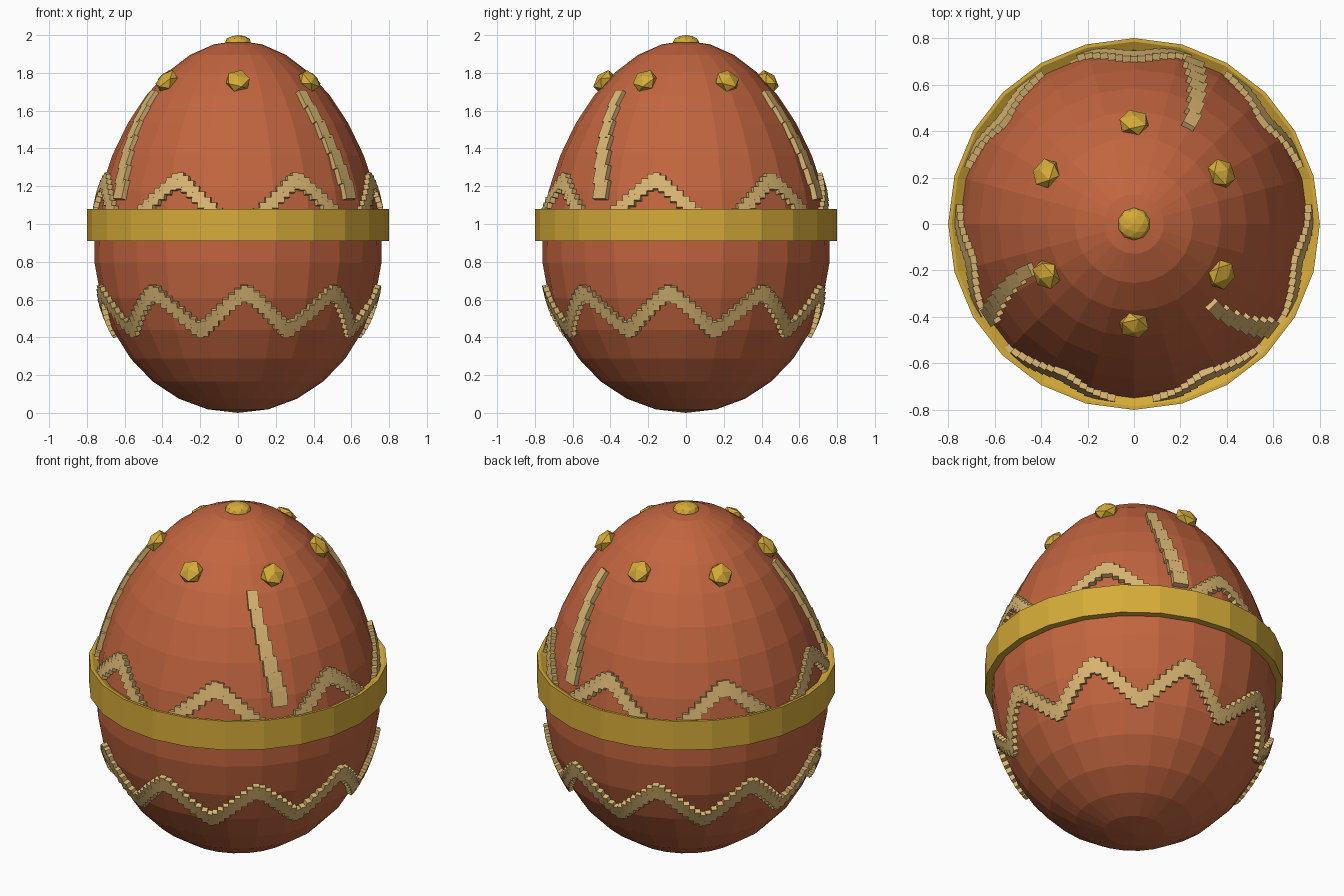
import bpy, bmesh, math
from mathutils import Matrix, Vector

cube = bpy.data.objects.get("Cube")
if cube:
    bpy.data.objects.remove(cube, do_unlink=True)

SEGMENTS, RINGS = 24, 16
HALF = 0.985


def material(name, rgb):
    mat = bpy.data.materials.new(name)
    mat.use_nodes = True
    color = (*rgb, 1.0)
    mat.diffuse_color = color
    mat.node_tree.nodes["Principled BSDF"].inputs["Base Color"].default_value = color
    return mat


terracotta = material("terracotta", (0.54, 0.13, 0.05))
gold = material("gold", (0.67, 0.41, 0.04))
tan = material("tan", (0.70, 0.47, 0.17))


def make_object(name, bm, mat):
    bmesh.ops.recalc_face_normals(bm, faces=bm.faces)
    mesh = bpy.data.meshes.new(name)
    bm.to_mesh(mesh)
    bm.free()
    mesh.materials.append(mat)
    obj = bpy.data.objects.new(name, mesh)
    bpy.context.collection.objects.link(obj)
    return obj


def egg_radius(z):
    """Ellipse that narrows towards the top."""
    t = max(-1.0, min(1.0, z / HALF - 1.0))
    taper = 0.14 if t > 0 else 0.08
    return 0.762 * math.sqrt(1.0 - t * t) * (1.0 - taper * t)


def surface_matrix(angle, z, lift=0.0):
    """Frame on the shell: x around, y up the slope, z outwards."""
    out = Vector((math.cos(angle), math.sin(angle), 0))
    around = Vector((-math.sin(angle), math.cos(angle), 0))
    slope = (egg_radius(z + 0.02) - egg_radius(z - 0.02)) / 0.04
    up = (out * slope + Vector((0, 0, 1))).normalized()
    normal = around.cross(up)
    frame = Matrix((around, up, normal)).transposed().to_4x4()
    place = out * egg_radius(z) + Vector((0, 0, z)) + normal * lift
    return Matrix.Translation(place) @ frame


def add_block(bm, matrix, width, height, depth):
    size = Matrix.Diagonal((width, height, depth, 1))
    bmesh.ops.create_cube(bm, size=1, matrix=matrix @ size)


# Egg shell: a faceted sphere reshaped to the egg profile
bm = bmesh.new()
bmesh.ops.create_uvsphere(bm, u_segments=SEGMENTS, v_segments=RINGS, radius=1)
for v in bm.verts:
    z = HALF * (1 + v.co.z)
    flat = Vector((v.co.x, v.co.y, 0))
    ring = flat.normalized() * egg_radius(z) if flat.length > 0.001 else Vector()
    v.co = ring + Vector((0, 0, z))
make_object("egg_shell", bm, terracotta)

# Middle band: a closed profile turned around the egg
bm = bmesh.new()
profile = [(0.74, 0.91), (0.80, 0.91), (0.80, 1.08), (0.785, 1.08), (0.735, 1.05)]
loops = []
for i in range(SEGMENTS):
    a = math.tau * i / SEGMENTS
    loops.append([bm.verts.new((r * math.cos(a), r * math.sin(a), z)) for r, z in profile])
for i, loop in enumerate(loops):
    after = loops[(i + 1) % SEGMENTS]
    for j in range(len(profile)):
        k = (j + 1) % len(profile)
        bm.faces.new((loop[j], after[j], after[k], loop[k]))
make_object("middle_band", bm, gold)


# Zigzag trims: rows of small blocks stepping up and down
def zigzag(name, waves, peak_degrees, middle, swing):
    bm = bmesh.new()
    count = 144
    for i in range(count):
        a = math.tau * i / count
        wave = math.cos(waves * (a - math.radians(peak_degrees)))
        wave = math.asin(0.95 * wave) / math.asin(0.95)
        add_block(bm, surface_matrix(a, middle + swing * wave), 0.036, 0.09, 0.04)
    make_object(name, bm, tan)


zigzag("lower_zigzag", 9, 33, 0.54, 0.095)
zigzag("upper_zigzag", 7, 90, 1.10, 0.125)

# Slanted stripes: overlapping blocks that widen downwards
for name, start in (("back_stripe", 61), ("right_stripe", 204), ("left_stripe", -46)):
    bm = bmesh.new()
    steps = 7
    for i in range(steps):
        f = i / (steps - 1)
        a = math.radians(start + 8.5 * f)
        z = 1.655 - 0.475 * f
        add_block(bm, surface_matrix(a, z), 0.058 + 0.027 * f, 0.105, 0.04)
    make_object(name, bm, tan)

# Ring of faceted studs
for i in range(6):
    bm = bmesh.new()
    place = surface_matrix(math.radians(30 + 60 * i), 1.75, 0.012)
    bmesh.ops.create_icosphere(bm, subdivisions=1, radius=0.07,
                               matrix=place @ Matrix.Diagonal((1, 1, 0.6, 1)))
    make_object(f"stud_{i + 1}", bm, gold)

# Top knob
bm = bmesh.new()
bmesh.ops.create_icosphere(bm, subdivisions=2, radius=0.07,
                           matrix=Matrix.Translation((0, 0, 1.963))
                           @ Matrix.Diagonal((1, 1, 0.53, 1)))
make_object("top_knob", bm, gold)
